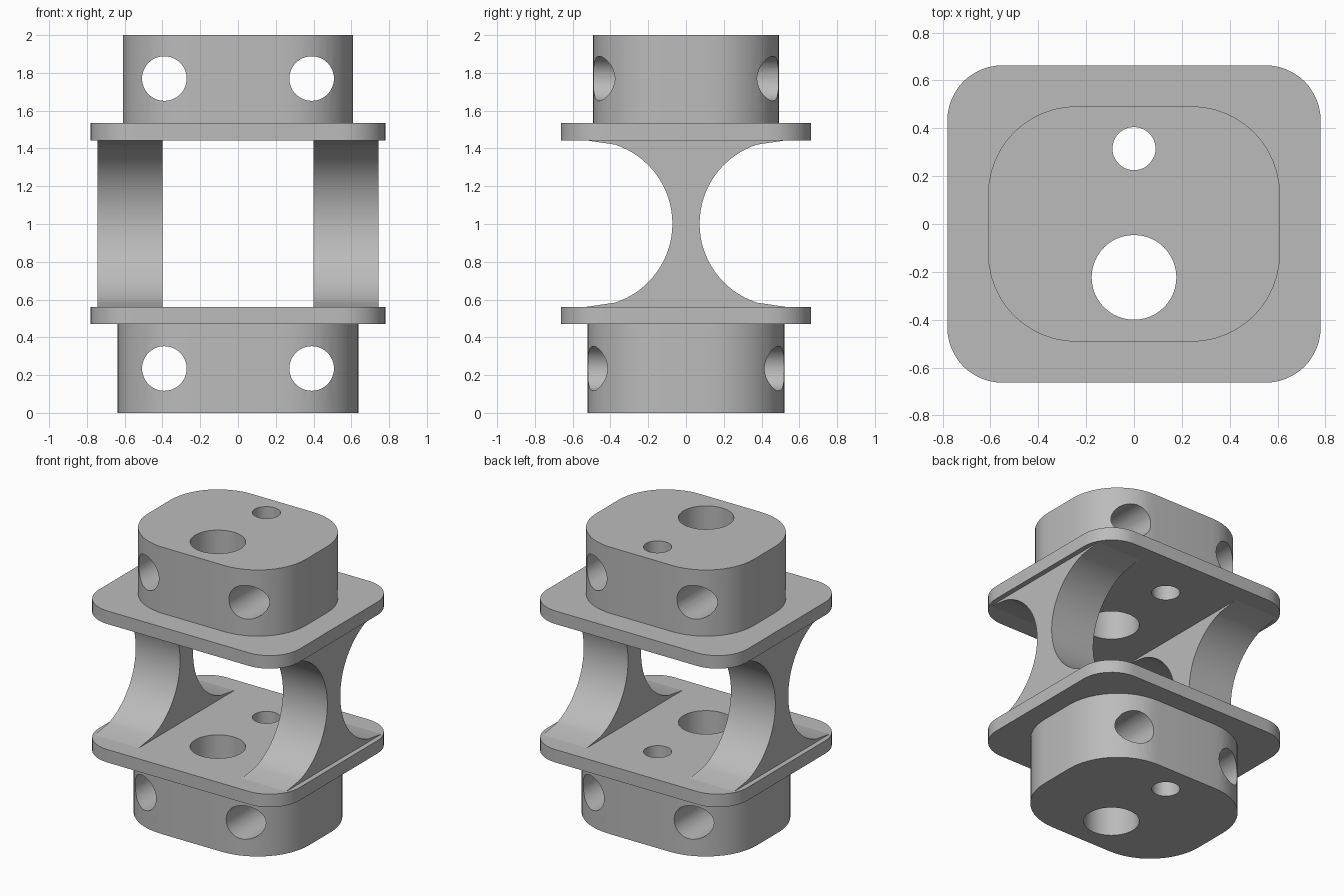
import bpy, bmesh
from math import sin, cos, pi, radians
from mathutils import Matrix

cube = bpy.data.objects.get("Cube")
if cube:
    bpy.data.objects.remove(cube, do_unlink=True)

grey = bpy.data.materials.new("machined grey")
grey.use_nodes = True
GREY = (0.5, 0.5, 0.5, 1)
grey.diffuse_color = GREY
grey.node_tree.nodes["Principled BSDF"].inputs["Base Color"].default_value = GREY


def prism(name, points, offset):
    """Extrude a closed ring of 3D points along an offset."""
    bm = bmesh.new()
    base = bm.faces.new([bm.verts.new(p) for p in points])
    new = bmesh.ops.extrude_face_region(bm, geom=[base])["geom"]
    moved = [v for v in new if isinstance(v, bmesh.types.BMVert)]
    bmesh.ops.translate(bm, verts=moved, vec=offset)
    bmesh.ops.recalc_face_normals(bm, faces=bm.faces)
    mesh = bpy.data.meshes.new(name)
    bm.to_mesh(mesh)
    bm.free()
    obj = bpy.data.objects.new(name, mesh)
    bpy.context.collection.objects.link(obj)
    mesh.materials.append(grey)
    return obj


def rounded_slab(name, half_x, half_y, radius, bottom, top, steps=12):
    points = []
    for quarter, (sx, sy) in enumerate([(1, 1), (-1, 1), (-1, -1), (1, -1)]):
        for i in range(steps + 1):
            a = (quarter + i / steps) * pi / 2
            points.append((sx * (half_x - radius) + radius * cos(a),
                           sy * (half_y - radius) + radius * sin(a), bottom))
    return prism(name, points, (0, 0, top - bottom))


def drill(obj, radius, centre, axis):
    """Cut a round hole right through a part."""
    bm = bmesh.new()
    turn = Matrix.Rotation(pi / 2, 4, "X") if axis == "Y" else Matrix()
    bmesh.ops.create_cone(bm, cap_ends=True, segments=48, radius1=radius,
                          radius2=radius, depth=5,
                          matrix=Matrix.Translation(centre) @ turn)
    mesh = bpy.data.meshes.new("drill")
    bm.to_mesh(mesh)
    bm.free()
    mesh.materials.append(grey)
    cutter = bpy.data.objects.new("drill", mesh)
    cutter.hide_render = True
    bpy.context.collection.objects.link(cutter)
    mod = obj.modifiers.new("hole", "BOOLEAN")
    mod.operation, mod.solver, mod.object = "DIFFERENCE", "EXACT", cutter
    bpy.context.view_layer.objects.active = obj
    bpy.ops.object.modifier_apply(modifier=mod.name)
    bpy.data.objects.remove(cutter, do_unlink=True)


# End blocks and flange plates
lower_block = rounded_slab("lower_block", 0.638, 0.522, 0.40, 0, 0.47)
lower_plate = rounded_slab("lower_plate", 0.78, 0.663, 0.23, 0.47, 0.561)
upper_plate = rounded_slab("upper_plate", 0.78, 0.663, 0.23, 1.443, 1.535)
upper_block = rounded_slab("upper_block", 0.61, 0.492, 0.37, 1.535, 2)
parts = [lower_block, lower_plate, upper_plate, upper_block]

# Vertical bores through everything, cross bolts through the blocks
for part in parts:
    drill(part, 0.177, (0, -0.223, 1), "Z")
    drill(part, 0.09, (0, 0.315, 1), "Z")
for block, z in ((lower_block, 0.235), (upper_block, 1.77)):
    for x in (-0.39, 0.39):
        drill(block, 0.118, (x, 0, z), "Y")

# Waisted side webs with a circular scoop front and back
scoop = 0.44
half = [(0.53, 0.561)]
for i in range(33):
    a = radians(18 + 144 * i / 32)
    half.append((0.512 - scoop * sin(a), 1.002 - scoop * cos(a)))
half.append((0.53, 1.443))
outline = half + [(-y, z) for y, z in reversed(half)]
for name, x in (("left_web", 0.4), ("right_web", -0.745)):
    parts.append(prism(name, [(x, y, z) for y, z in outline], (0.345, 0, 0)))

bpy.ops.object.select_all(action="DESELECT")
for part in parts:
    part.select_set(True)
bpy.context.view_layer.objects.active = parts[0]
bpy.ops.object.shade_smooth_by_angle(angle=radians(30))
